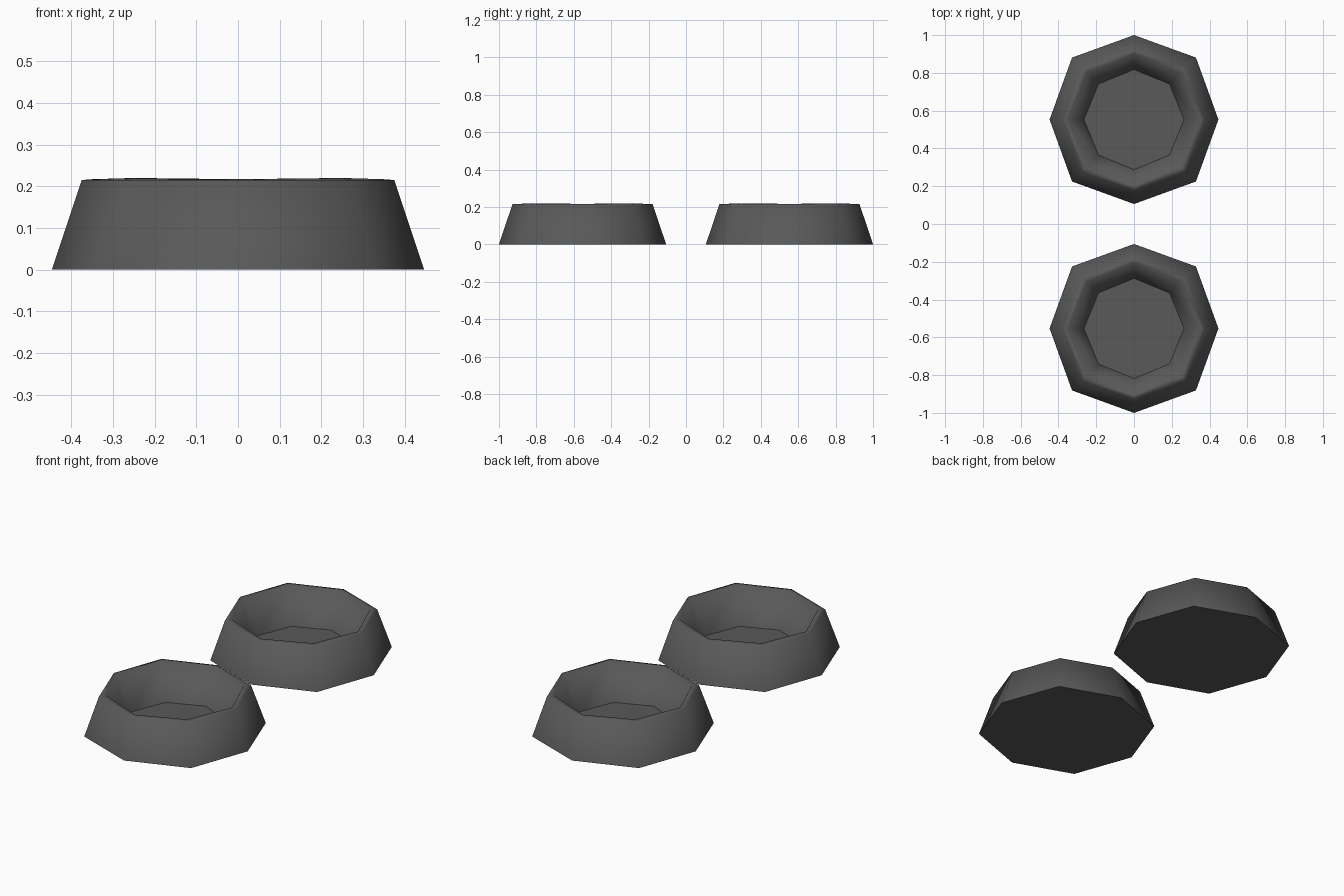
import bpy, bmesh, math

if "Cube" in bpy.data.objects:
    bpy.data.objects.remove(bpy.data.objects["Cube"])

# Octagon rings from outside bottom to inner floor:
# (radius on the axes, x = y offset of diagonal corners, z on the axes, z on diagonals)
PROFILE = [
    (0.447, 0.328, 0.0, 0.0),
    (0.375, 0.275, 0.215, 0.215),
    (0.350, 0.250, 0.217, 0.220),
    (0.265, 0.188, 0.03, 0.03),
]


def bowl(name, y):
    bm = bmesh.new()
    rings = []
    for axis, diag, z_axis, z_diag in PROFILE:
        ring = []
        for i in range(8):
            a = i * math.pi / 4
            r, z = (diag * math.sqrt(2), z_diag) if i % 2 else (axis, z_axis)
            ring.append(bm.verts.new((r * math.cos(a), r * math.sin(a), z)))
        rings.append(ring)
    # Outer wall, rim and inner wall
    for lower, upper in zip(rings, rings[1:]):
        for i in range(8):
            j = (i + 1) % 8
            bm.faces.new((lower[i], lower[j], upper[j], upper[i])).smooth = True
    # Underside and bowl floor, with crisp borders
    for cap in (bm.faces.new(rings[0][::-1]), bm.faces.new(rings[-1])):
        for e in cap.edges:
            e.smooth = False
    mesh = bpy.data.meshes.new(name)
    bm.to_mesh(mesh)
    bm.free()
    obj = bpy.data.objects.new(name, mesh)
    obj.location.y = y
    # Dark grey surface
    mesh.materials.append(dark)
    bpy.context.collection.objects.link(obj)


dark = bpy.data.materials.new("dark_grey")
dark.diffuse_color = (0.1, 0.1, 0.1, 1)
dark.use_nodes = True
dark.node_tree.nodes["Principled BSDF"].inputs["Base Color"].default_value = dark.diffuse_color

bowl("front_bowl", -0.553)
bowl("back_bowl", 0.553)
